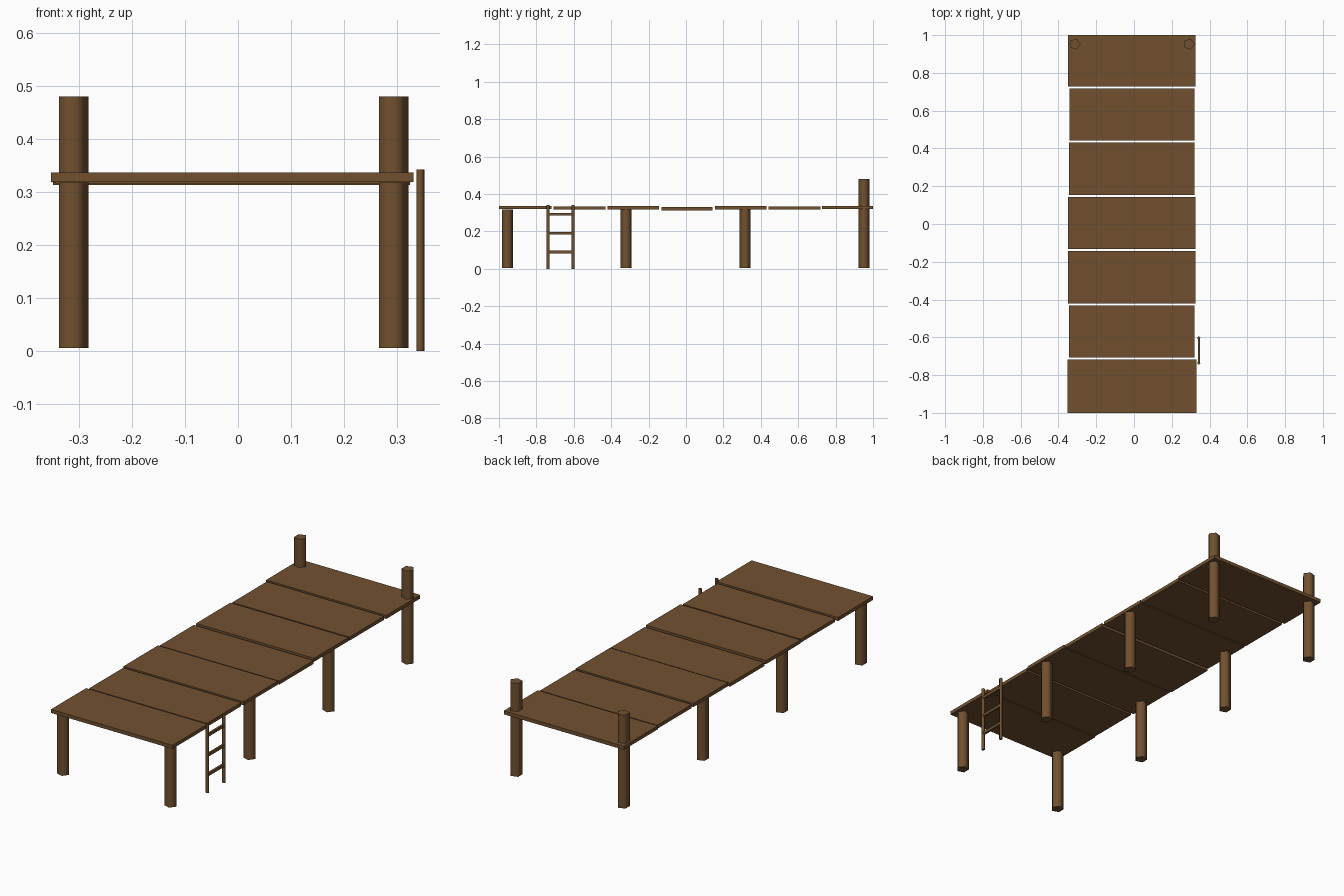
import bpy, math

if "Cube" in bpy.data.objects:
    bpy.data.objects.remove(bpy.data.objects["Cube"])

wood = bpy.data.materials.new("brown wood")
wood.diffuse_color = (0.165, 0.081, 0.029, 1)
wood.use_nodes = True
wood.node_tree.nodes["Principled BSDF"].inputs["Base Color"].default_value = wood.diffuse_color


def box(name, lo, hi):
    bpy.ops.mesh.primitive_cube_add(size=1, location=[(a + b) / 2 for a, b in zip(lo, hi)])
    ob = bpy.context.object
    ob.name = name
    ob.scale = [b - a for a, b in zip(lo, hi)]
    bpy.ops.object.transform_apply(location=False, rotation=False, scale=True)
    ob.data.materials.append(wood)
    return ob


def pole(name, x, y, z0, z1, r):
    # five-sided pole with one corner pointing to +x
    bpy.ops.mesh.primitive_cylinder_add(vertices=5, radius=r, depth=z1 - z0,
                                        location=(x, y, (z0 + z1) / 2),
                                        rotation=(0, 0, -math.pi / 2))
    ob = bpy.context.object
    ob.name = name
    ob.data.materials.append(wood)
    bpy.ops.object.shade_smooth_by_angle(angle=math.radians(80))
    return ob


# deck planks, front to back: x min, x max, y min, y max, top height
planks = [
    (-0.353, 0.331, -1.0, -0.718, 0.337),
    (-0.344, 0.320, -0.708, -0.431, 0.334),
    (-0.350, 0.326, -0.421, -0.144, 0.336),
    (-0.349, 0.325, -0.132, 0.143, 0.331),
    (-0.344, 0.320, 0.154, 0.431, 0.336),
    (-0.341, 0.319, 0.441, 0.718, 0.334),
    (-0.350, 0.326, 0.727, 1.0, 0.337),
]
for i, (x0, x1, y0, y1, top) in enumerate(planks):
    box(f"deck_plank_{i + 1}", (x0, y0, top - 0.018), (x1, y1, top))

# support posts, the back pair rises above the deck
for x, side in ((-0.313, "left"), (0.291, "right")):
    for i, y in enumerate((-0.955, -0.32, 0.316, 0.952)):
        pole(f"{side}_post_{i + 1}", x, y, 0.005, 0.48 if i == 3 else 0.318, 0.0304)

# ladder on the right side
for i, y in enumerate((-0.737, -0.603)):
    pole(f"ladder_rail_{i + 1}", 0.3435, y, 0, 0.342, 0.0085)
for i, z in enumerate((0.09, 0.19, 0.291)):
    box(f"ladder_rung_{i + 1}", (0.338, -0.737, z - 0.007), (0.349, -0.603, z + 0.007))
